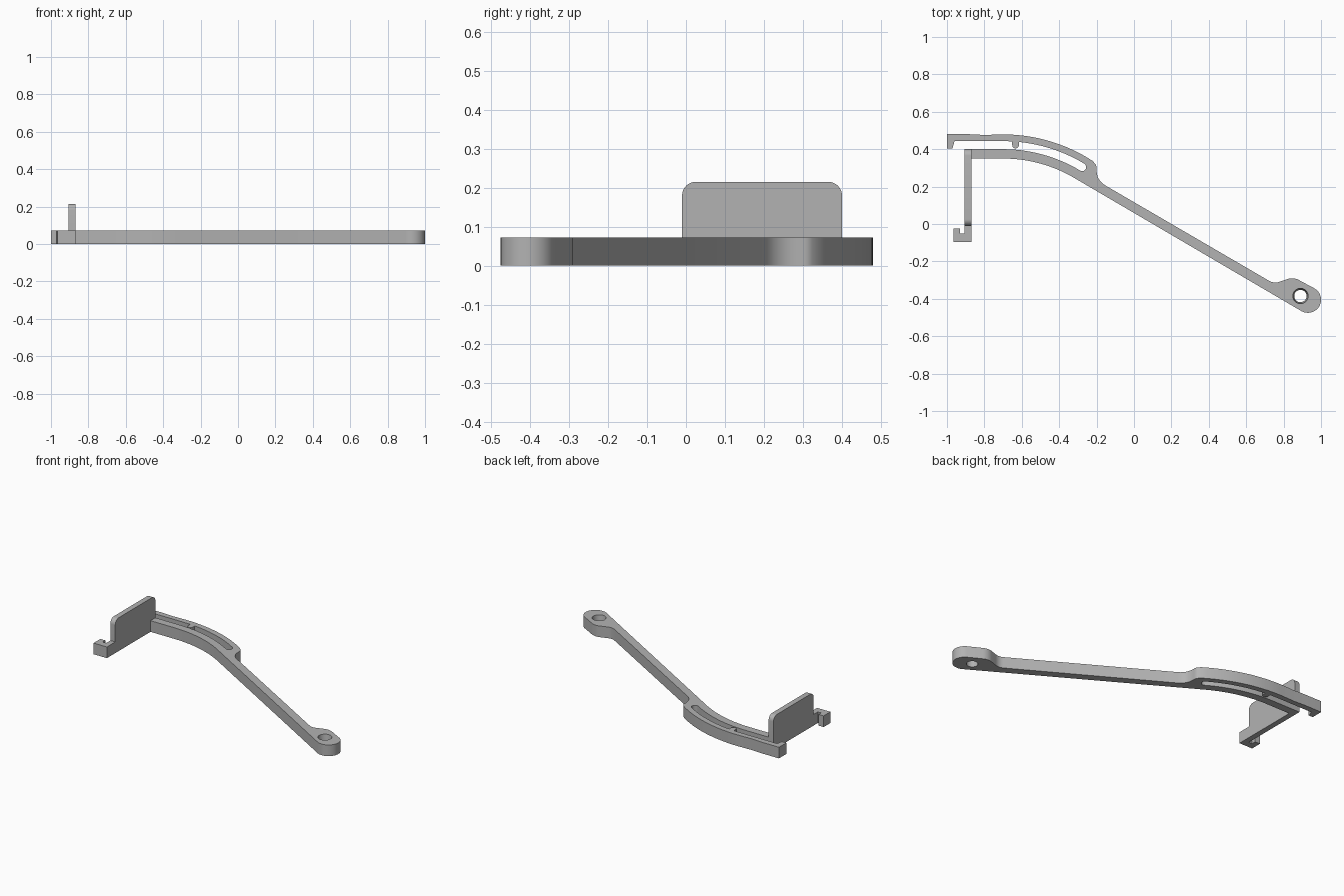
import bpy, bmesh
from math import cos, sin, radians
from mathutils import Matrix

cube = bpy.data.objects.get("Cube")
if cube:
    bpy.data.objects.remove(cube)

THICK = 0.072
GREY = (0.45, 0.45, 0.45, 1)
mat = bpy.data.materials.new("plain grey")
mat.use_nodes = True
mat.diffuse_color = GREY
mat.node_tree.nodes["Principled BSDF"].inputs["Base Color"].default_value = GREY


def arc(cx, cy, r, start, end, n=10):
    """Points on a circular arc, angles in degrees."""
    angles = [radians(start + (end - start) * i / n) for i in range(n + 1)]
    return [(cx + r * cos(a), cy + r * sin(a)) for a in angles]


def slab(name, loops, depth, matrix):
    """Extrude closed outlines (later ones are holes) from z=0 to depth."""
    curve = bpy.data.curves.new(name, 'CURVE')
    curve.dimensions, curve.fill_mode = '2D', 'BOTH'
    curve.extrude = depth / 2
    for loop in loops:
        spline = curve.splines.new('POLY')
        spline.points.add(len(loop) - 1)
        for point, (x, y) in zip(spline.points, loop):
            point.co = (x, y, 0, 1)
        spline.use_cyclic_u = True
    temp = bpy.data.objects.new(name, curve)
    bpy.context.collection.objects.link(temp)
    mesh = bpy.data.meshes.new_from_object(
        temp.evaluated_get(bpy.context.evaluated_depsgraph_get()))
    bpy.data.objects.remove(temp)
    bm = bmesh.new()
    bm.from_mesh(mesh)
    bmesh.ops.remove_doubles(bm, verts=bm.verts, dist=0.0002)
    bmesh.ops.recalc_face_normals(bm, faces=bm.faces)
    bmesh.ops.transform(bm, verts=bm.verts,
                        matrix=matrix @ Matrix.Translation((0, 0, depth / 2)))
    bm.to_mesh(mesh)
    bm.free()
    mesh.name = name
    mesh.materials.clear()
    mesh.materials.append(mat)
    obj = bpy.data.objects.new(name, mesh)
    bpy.context.collection.objects.link(obj)
    bpy.ops.object.select_all(action='DESELECT')
    obj.select_set(True)
    bpy.context.view_layer.objects.active = obj
    bpy.ops.object.shade_smooth_by_angle(angle=radians(30))
    return obj


# Both fingers bend around one shared centre
BX, BY = -0.7, -0.4

outline = [(-1, 0.405), (-1, 0.48), (-0.88, 0.48), (-0.8, 0.476)]
# Outer finger, shoulder and the long straight arm
outline += arc(BX, BY, 0.879, 90, 57, 16)
outline += arc(-0.236, 0.3, 0.036, 50, 0, 5)
outline += arc(-0.11, 0.285, 0.09, 180, 240, 6)
# Neck and rounded eye at the far end
outline += arc(0.755, -0.25, 0.063, 240, 293, 5)
outline += arc(0.845, -0.365, 0.075, 108, 60, 6)
outline += arc(0.93, -0.405, 0.07, 60, -120, 18)
# Inner finger, running back to the upright's base
outline += arc(BX, BY, 0.75, 60, 90, 14)
outline += [(-0.87, 0.35), (-0.87, -0.095)]
# Small hook at the free end of the base
outline += [(-0.965, -0.095), (-0.965, -0.025), (-0.93, -0.025),
            (-0.93, -0.052), (-0.905, -0.052), (-0.905, 0.4)]
# Slot between the fingers, with its stop bump
outline += arc(BX, BY, 0.8, 90, 59, 14)
outline += arc(-0.277, 0.304, 0.0215, -121, 59, 10)[1:-1]
outline += arc(BX, BY, 0.843, 59, 84.3, 12)
outline += arc(-0.633, 0.422, 0.018, 0, -180, 10)
outline += arc(BX, BY, 0.843, 86.7, 90, 2)
outline += [(-0.96, 0.443), (-0.97, 0.405)]

HX, HY = 0.89, -0.385
hole = arc(HX, HY, 0.033, 0, 360, 32)[:-1]
arm = slab("clip_arm", [outline, hole], THICK, Matrix.Identity(4))

# Flare the bolt hole at its upper rim
for v in arm.data.vertices:
    dx, dy = v.co.x - HX, v.co.y - HY
    if dx * dx + dy * dy < 0.035 ** 2 and v.co.z > THICK / 2:
        v.co.x, v.co.y = HX + dx * 1.25, HY + dy * 1.25

# Upright plate with rounded upper corners; its outline lies in the yz plane
profile = [(-0.01, THICK), (0.4, THICK)]
profile += arc(0.365, 0.18, 0.035, 0, 90, 8) + arc(0.025, 0.18, 0.035, 90, 180, 8)
stand = Matrix(((0, 0, 1, -0.905), (1, 0, 0, 0), (0, 1, 0, 0), (0, 0, 0, 1)))
slab("upright_plate", [profile], 0.035, stand)
